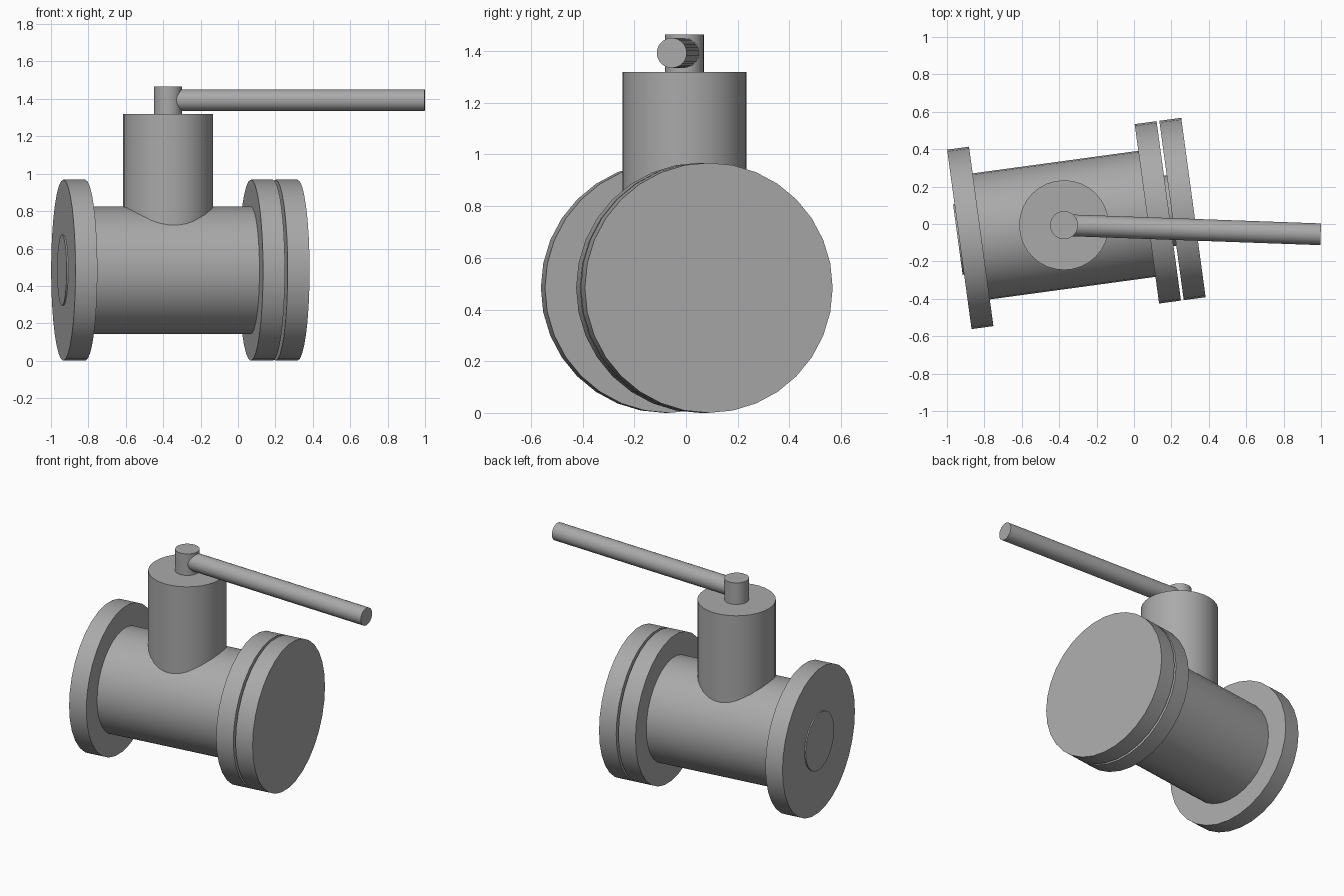
import bpy
import math
from mathutils import Vector

default = bpy.data.objects.get("Cube")
if default:
    bpy.data.objects.remove(default, do_unlink=True)

GREY = (0.4, 0.4, 0.4, 1.0)
steel = bpy.data.materials.new("plain grey steel")
steel.use_nodes = True
steel.diffuse_color = GREY
steel.node_tree.nodes["Principled BSDF"].inputs["Base Color"].default_value = GREY


def rod(name, start, end, radius, sides=32):
    """Capped cylinder between two points, smooth round its side."""
    start, end = Vector(start), Vector(end)
    axis = end - start
    bpy.ops.mesh.primitive_cylinder_add(
        vertices=sides, radius=radius, depth=axis.length, location=(start + end) / 2)
    obj = bpy.context.object
    obj.rotation_euler = axis.to_track_quat('Z', 'Y').to_euler()
    obj.name = name
    obj.data.materials.append(steel)
    bpy.ops.object.shade_smooth_by_angle(angle=math.radians(30))
    return obj


# Pipe axis, turned slightly about the vertical stem
CENTRE = Vector((-0.374, -0.006, 0.484))
TURN = math.radians(7.75)
ALONG = Vector((math.cos(TURN), math.sin(TURN), 0))


def pipe_part(name, a, b, radius):
    return rod(name, CENTRE + ALONG * a, CENTRE + ALONG * b, radius)


# Pipe body, flanges, raised faces and blind cover: start, end, radius
pipe_part("pipe_body", -0.50, 0.50, 0.34)
pipe_part("inlet_flange", -0.565, -0.447, 0.484)
pipe_part("inlet_raised_face", -0.573, -0.50, 0.19)
pipe_part("outlet_flange", 0.447, 0.565, 0.484)
pipe_part("outlet_raised_face", 0.50, 0.60, 0.19)
pipe_part("blind_cover", 0.580, 0.698, 0.484)


# Vertical bonnet and stem
def above(z):
    return (CENTRE.x, CENTRE.y, z)


rod("bonnet", above(CENTRE.z), above(1.32), 0.24)
rod("stem", above(1.25), above(1.465), 0.075)

# Lever handle, swung a little toward the front
rod("lever_handle", above(1.393), (0.998, -0.055, 1.393), 0.058)
